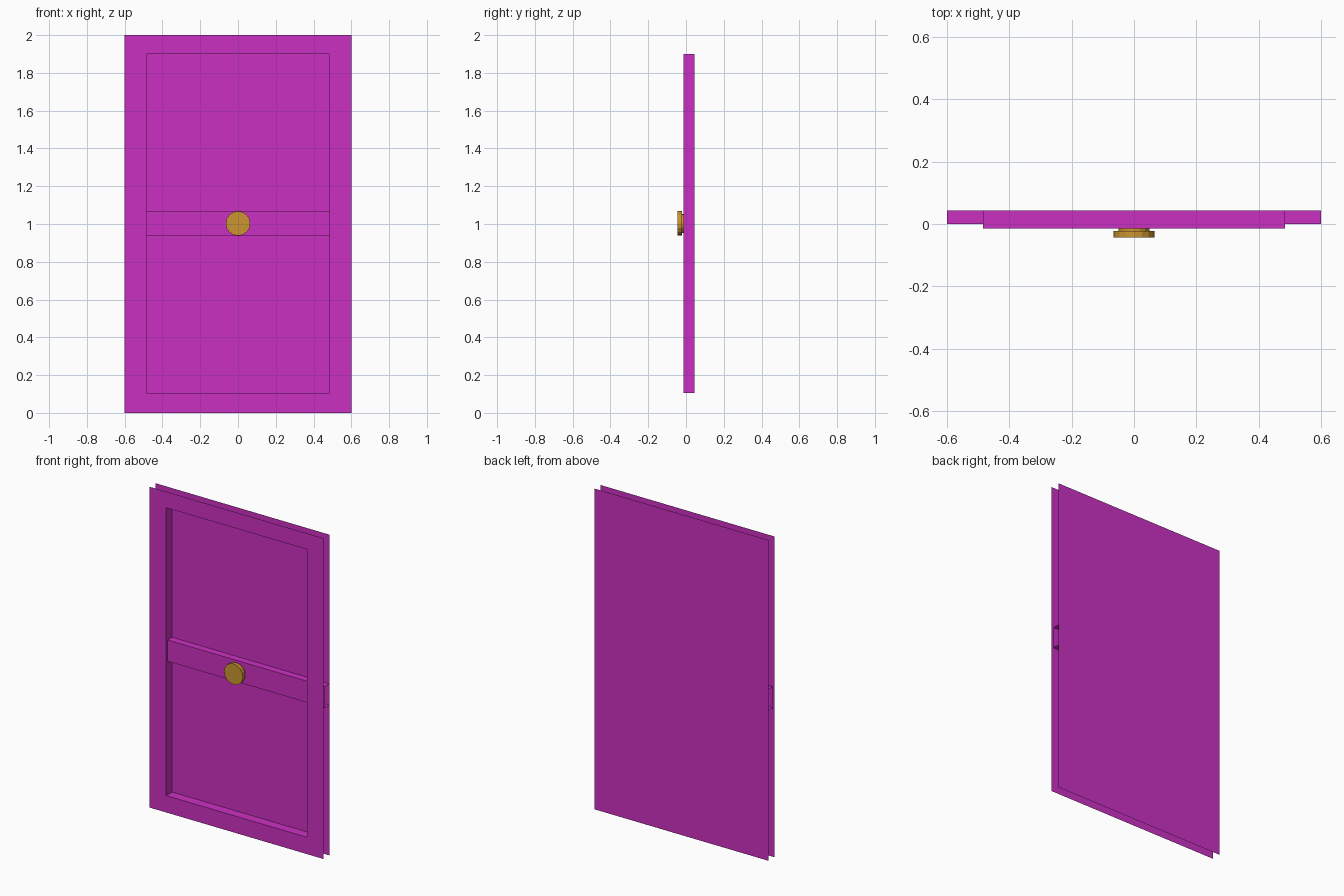
import bpy, bmesh, math
from mathutils import Matrix

if "Cube" in bpy.data.objects:
    bpy.data.objects.remove(bpy.data.objects["Cube"])

FRONT, BAR_Y, BACK = -0.0145, 0.0, 0.044


def material(name, colour):
    m = bpy.data.materials.new(name)
    m.diffuse_color = colour
    m.use_nodes = True
    m.node_tree.nodes["Principled BSDF"].inputs["Base Color"].default_value = m.diffuse_color
    return m


def finish(bm, name, mat):
    mesh = bpy.data.meshes.new(name)
    bm.to_mesh(mesh)
    bm.free()
    mesh.materials.append(mat)
    obj = bpy.data.objects.new(name, mesh)
    bpy.context.collection.objects.link(obj)
    return obj


def rect(bm, hx, z0, z1, y):
    return [bm.verts.new((x, y, z)) for x, z in
            ((-hx, z0), (hx, z0), (hx, z1), (-hx, z1))]


def bridge(bm, a, b):
    for i in range(4):
        j = (i + 1) % 4
        bm.faces.new((a[i], a[j], b[j], b[i]))


purple = material("purple_paint", (0.60, 0.03, 0.54, 1))
brass = material("brass", (0.60, 0.30, 0.03, 1))

# Front frame sheet, recess walls and recessed panel
bm = bmesh.new()
outer = rect(bm, 0.6, 0, 2, FRONT)
inner = rect(bm, 0.485, 0.105, 1.9, FRONT)
floor = rect(bm, 0.485, 0.105, 1.9, BACK)
bridge(bm, outer, inner)
bridge(bm, inner, floor)
bm.faces.new(floor)
# Back border around the panel; the outer rim is left open
back = rect(bm, 0.6, 0, 2, BACK)
bridge(bm, floor, back)
finish(bm, "door_panel", purple)

# Middle rail: open-ended channel running the full width
bm = bmesh.new()
profile = [(BACK, 0.937), (BAR_Y, 0.937), (BAR_Y, 1.07), (BACK, 1.07)]
left, right = [[bm.verts.new((x, y, z)) for y, z in profile] for x in (-0.6, 0.6)]
for i in range(3):
    bm.faces.new((left[i], right[i], right[i + 1], left[i + 1]))
finish(bm, "middle_rail", purple)


# Round knob and its stem
def disc(name, radius, y0, y1):
    bm = bmesh.new()
    place = Matrix.Translation((0, (y0 + y1) / 2, 1.003)) @ Matrix.Rotation(math.pi / 2, 4, 'X')
    bmesh.ops.create_cone(bm, cap_ends=True, segments=16, radius1=radius,
                          radius2=radius, depth=y1 - y0, matrix=place)
    finish(bm, name, brass)


disc("knob", 0.065, -0.044, -0.022)
disc("knob_stem", 0.05, -0.022, BAR_Y)
